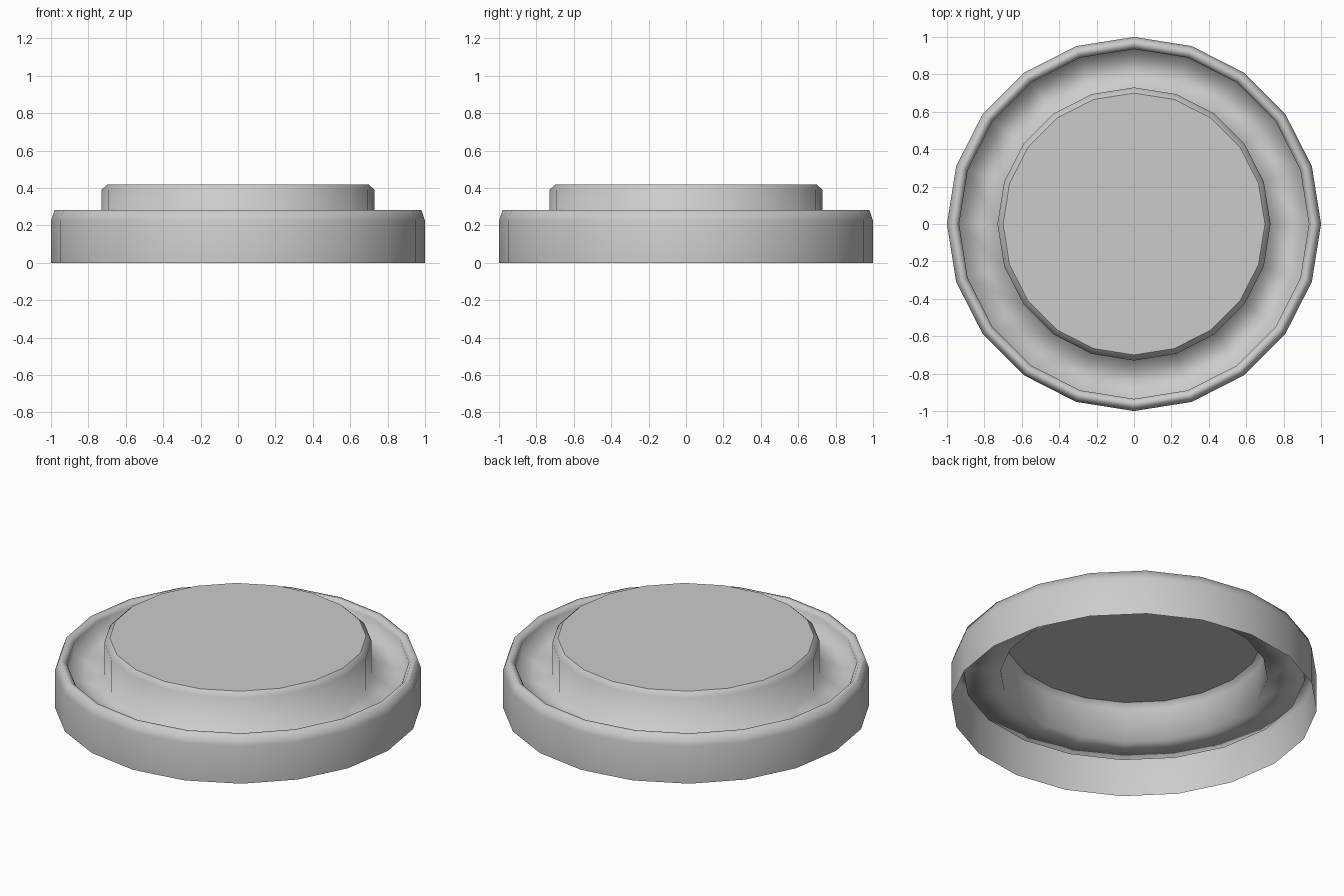
import bpy, bmesh
from math import cos, sin, pi

if "Cube" in bpy.data.objects:
    bpy.data.objects.remove(bpy.data.objects["Cube"])

SIDES = 20

# Half cross-section (radius, height) of the thin shell, open underneath
profile = [
    (1.0, 0.0), (1.0, 0.225),                  # outer wall
    (0.98, 0.283), (0.955, 0.283),             # rounded rim
    (0.935, 0.262), (0.935, 0.19),             # inner side of rim
    (0.73, 0.19), (0.73, 0.39), (0.70, 0.418)  # sunken ring and raised centre
]

bm = bmesh.new()
rings = [[bm.verts.new((r * cos(2 * pi * i / SIDES), r * sin(2 * pi * i / SIDES), z))
          for i in range(SIDES)] for r, z in profile]

# Skin between neighbouring rings
for a, b in zip(rings, rings[1:]):
    for i in range(SIDES):
        j = (i + 1) % SIDES
        bm.faces.new((a[i], a[j], b[j], b[i])).smooth = True

# Flat top cap
bm.faces.new(rings[-1])

mesh = bpy.data.meshes.new("stepped_lid")
bm.to_mesh(mesh)
bm.free()
lid = bpy.data.objects.new("stepped_lid", mesh)
bpy.context.collection.objects.link(lid)
